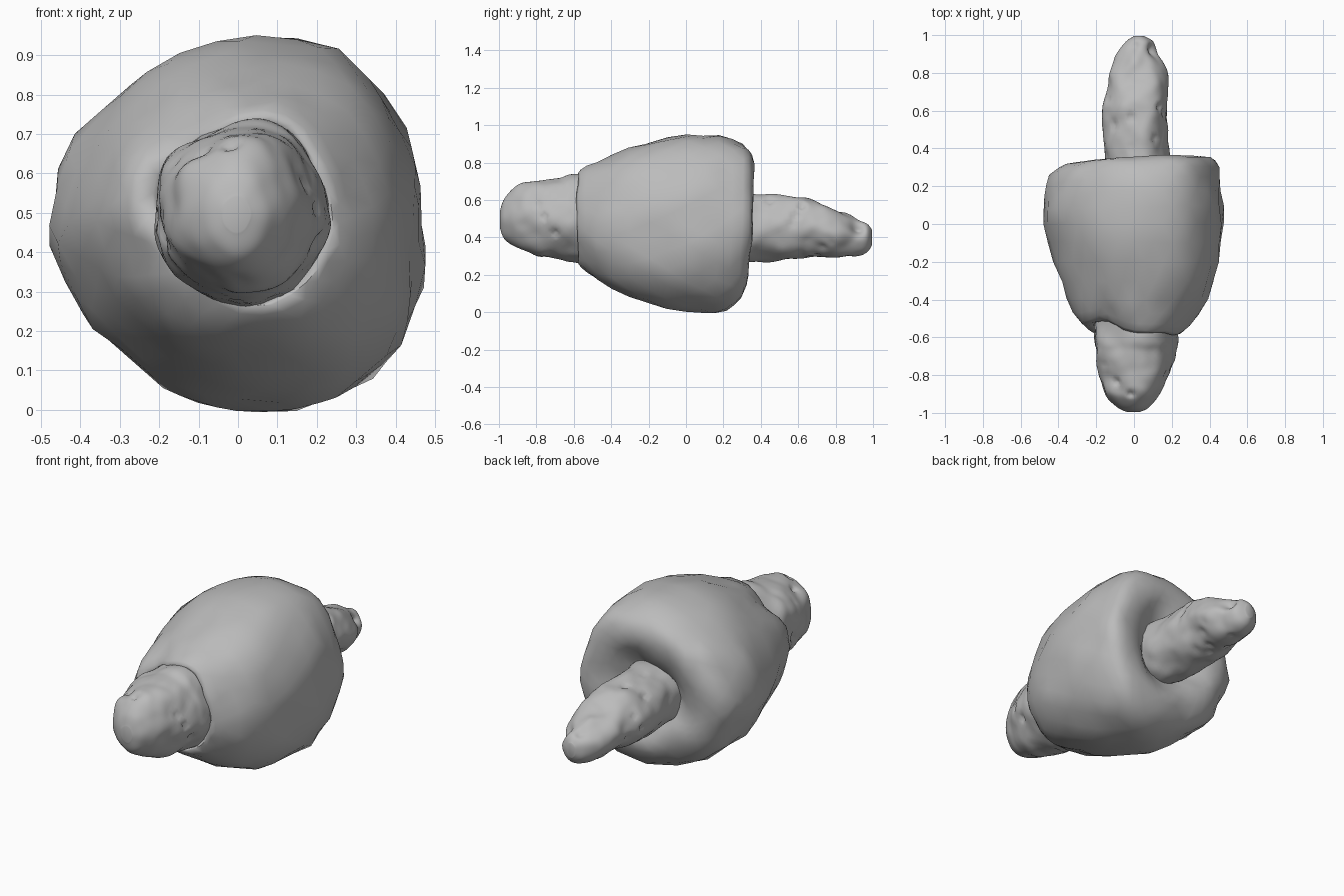
import bpy, bmesh, math, random
from mathutils import Vector, noise

random.seed(4)
if "Cube" in bpy.data.objects:
    bpy.data.objects.remove(bpy.data.objects["Cube"])

stone = bpy.data.materials.new("stone_grey")
stone.use_nodes = True
stone.diffuse_color = (0.5, 0.5, 0.5, 1)
stone.node_tree.nodes["Principled BSDF"].inputs["Base Color"].default_value = (0.5, 0.5, 0.5, 1)


def spline(values, t):
    """Catmull-Rom value at parameter t of a list of vectors."""
    i = min(int(t), len(values) - 2)
    f = t - i
    a, b, c, d = (values[min(max(k, 0), len(values) - 1)] for k in range(i - 1, i + 3))
    return b + (c - a) * (f / 2) + (a * 2 - b * 5 + c * 4 - d) * (f * f / 2) + (b * 3 - a - c * 3 + d) * (f ** 3 / 2)


def loft(name, stations, outline, segments, steps, shape):
    """Skin rings along y; each station is y, x min, x max, z min, z max."""
    bm = bmesh.new()
    rows = [Vector(s) for s in stations]
    n, rings = len(outline), []
    wrap = [Vector((outline[k % n],) * 2) for k in range(-1, n + 2)]
    for r in range((len(rows) - 1) * steps + 1):
        y, x0, x1, z0, z1 = spline(rows, r / steps)
        ring = []
        for k in range(segments):
            a = math.tau * (k + r % 2 / 2) / segments
            radius = spline(wrap, 1 + n * a / math.tau)[0]
            out = Vector((math.cos(a), 0, math.sin(a)))
            p = Vector(((x0 + x1) / 2 + out.x * radius * (x1 - x0) / 2, y,
                        (z0 + z1) / 2 + out.z * radius * (z1 - z0) / 2))
            ring.append(bm.verts.new(shape(p, out)))
        rings.append(ring)
    # Triangles between staggered rings give a chiselled surface
    for r, (a, b) in enumerate(zip(rings, rings[1:])):
        for k in range(segments):
            j = (k + 1) % segments
            if r % 2:
                bm.faces.new((a[k], a[j], b[j]))
                bm.faces.new((a[k], b[j], b[k]))
            else:
                bm.faces.new((a[k], a[j], b[k]))
                bm.faces.new((a[j], b[j], b[k]))
    bm.faces.new(rings[0])
    bm.faces.new(rings[-1])
    bmesh.ops.recalc_face_normals(bm, faces=bm.faces)
    mesh = bpy.data.meshes.new(name)
    bm.to_mesh(mesh)
    bm.free()
    mesh.materials.append(stone)
    obj = bpy.data.objects.new(name, mesh)
    bpy.context.collection.objects.link(obj)
    bpy.ops.object.select_all(action="DESELECT")
    obj.select_set(True)
    bpy.context.view_layer.objects.active = obj
    bpy.ops.object.shade_smooth_by_angle(angle=math.radians(60))


def dent(p, dents):
    """Total inward push of all dents (centre, radius, depth) at p."""
    return sum(depth * math.exp(-1.5 * (p - c).length_squared / radius ** 2) for c, radius, depth in dents)


# Broad chiselled head with a shallow bowl around the shaft at the back
hollows = [(Vector((-0.27, -0.50, 0.40)), 0.08, 0.03), (Vector((0.36, -0.4, 0.72)), 0.1, 0.015)]


def head_shape(p, out):
    back = min(max((p.y + 0.1) / 0.4, 0), 1)
    front = min(max((-p.y - 0.35) / 0.2, 0), 1)
    notch = math.exp(-((p.x + 0.16) / 0.08) ** 2) if p.z > 0.5 else 0
    slide = back * (0.05 * (p.z - 0.5) + 0.05 * p.x) + front * (0.06 * notch - 0.03 * p.x)
    lump = noise.noise(p * 6 + Vector((2, 5, 1))) * 0.022 + random.uniform(-0.006, 0.006)
    return p + out * (lump - dent(p, hollows)) + Vector((0, slide + noise.noise(p * 6) * 0.014, 0))


head_rows = [
    (-0.48, -0.15, 0.17, 0.34, 0.67), (-0.55, -0.19, 0.21, 0.29, 0.71),
    (-0.575, -0.22, 0.24, 0.275, 0.73), (-0.53, -0.295, 0.29, 0.22, 0.765),
    (-0.40, -0.35, 0.39, 0.125, 0.83), (-0.20, -0.42, 0.45, 0.045, 0.905),
    (0.00, -0.475, 0.465, 0.0, 0.935), (0.16, -0.47, 0.46, 0.0, 0.93),
    (0.28, -0.44, 0.44, 0.04, 0.90), (0.33, -0.37, 0.39, 0.12, 0.84),
    (0.335, -0.29, 0.31, 0.19, 0.75), (0.31, -0.21, 0.23, 0.25, 0.67),
    (0.26, -0.13, 0.15, 0.32, 0.60)]
head_outline = [1.0, 1.03, 1.08, 1.0, 0.95, 0.96, 1.0, 0.94, 0.93, 0.98, 1.09, 1.06]
loft("lumpy_head", head_rows, head_outline, 30, 2, head_shape)

# Rough pitted shaft passing right through the head
pits = [(Vector((0.11, 0.92, 0.45)), 0.05, 0.045), (Vector((0.0, 0.95, 0.5)), 0.04, 0.03)]
for i in range(50):
    a = random.uniform(0, math.tau)
    y = random.choice([random.uniform(-0.92, -0.6), random.uniform(0.4, 0.9)])
    r = 0.21 if y < 0 else 0.16
    pits.append((Vector((r * math.cos(a), y, 0.47 + r * math.sin(a))), random.uniform(0.014, 0.026), 0.025))


def shaft_shape(p, out):
    end = min(1, (1.02 - abs(p.y)) * 8)
    lump = noise.noise(p * 8) * 0.018 + noise.noise(p * 17) * 0.005
    return p + out * (lump - dent(p, pits)) * end


shaft_rows = [
    (-0.995, -0.04, 0.03, 0.45, 0.54), (-0.97, -0.09, 0.08, 0.39, 0.61),
    (-0.90, -0.15, 0.14, 0.34, 0.68), (-0.80, -0.19, 0.19, 0.30, 0.70),
    (-0.68, -0.21, 0.22, 0.28, 0.715), (-0.56, -0.21, 0.235, 0.265, 0.735),
    (-0.2, -0.18, 0.20, 0.28, 0.68), (0.2, -0.15, 0.19, 0.27, 0.63),
    (0.40, -0.15, 0.185, 0.27, 0.62), (0.58, -0.165, 0.18, 0.285, 0.62),
    (0.70, -0.14, 0.18, 0.30, 0.59), (0.80, -0.12, 0.17, 0.30, 0.55),
    (0.90, -0.09, 0.13, 0.30, 0.51), (0.965, -0.045, 0.10, 0.32, 0.48),
    (0.995, 0.0, 0.05, 0.36, 0.44)]
shaft_outline = [1.0, 0.98, 1.03, 1.0, 0.97, 1.02, 1.0, 1.0, 0.97, 1.0, 1.0, 0.97]
loft("rough_shaft", shaft_rows, shaft_outline, 56, 8, shaft_shape)
